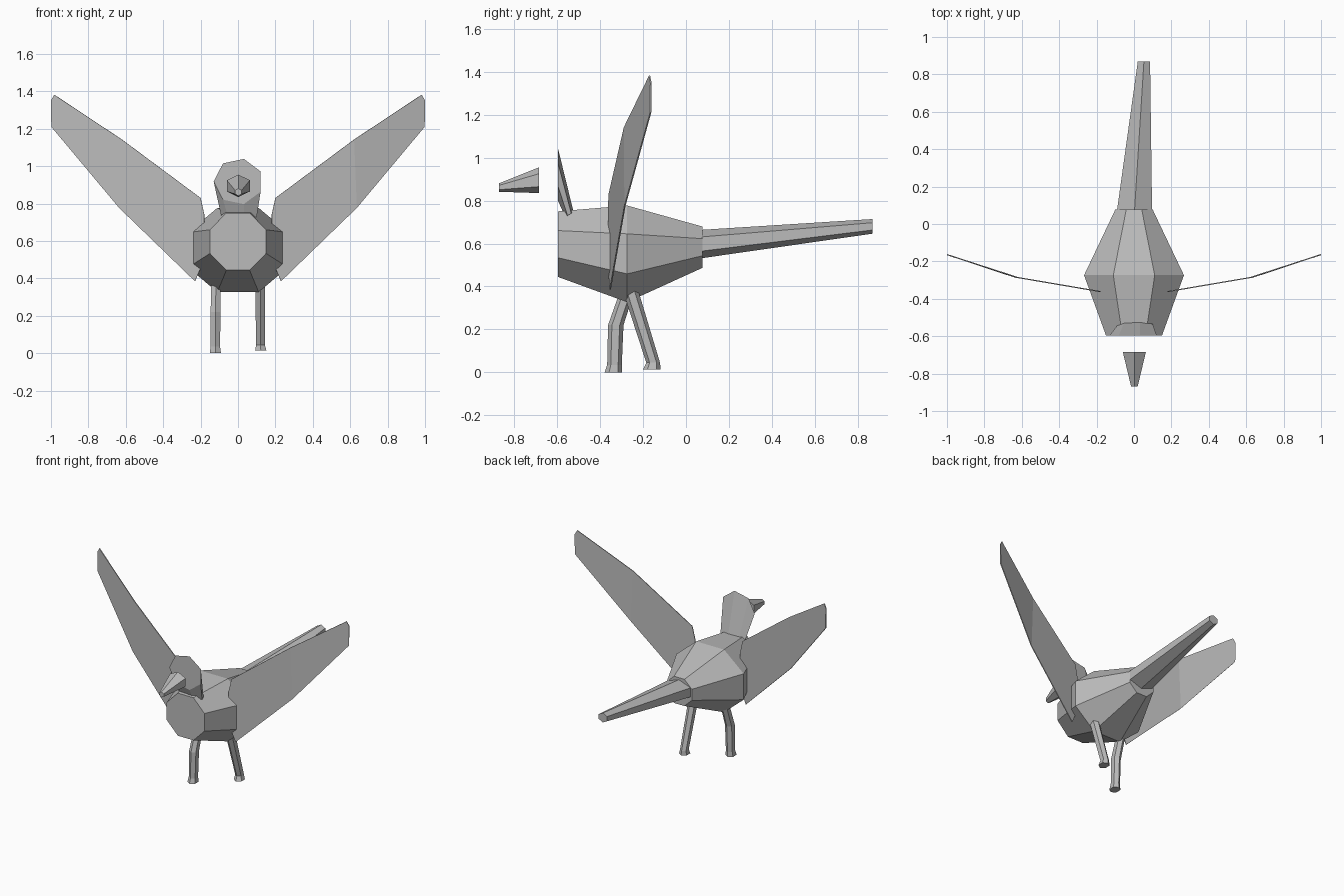
import bpy, bmesh
from math import sin, cos, pi
from mathutils import Vector

cube = bpy.data.objects.get("Cube")
if cube:
    bpy.data.objects.remove(cube)

grey = bpy.data.materials.new("plain_grey")
grey.use_nodes = True
grey.diffuse_color = (0.5, 0.5, 0.5, 1)
grey.node_tree.nodes["Principled BSDF"].inputs["Base Color"].default_value = (0.5, 0.5, 0.5, 1)


def finish(name, bm, closed=True):
    if closed:
        bmesh.ops.recalc_face_normals(bm, faces=bm.faces[:])
    mesh = bpy.data.meshes.new(name)
    bm.to_mesh(mesh)
    bm.free()
    mesh.materials.append(grey)
    obj = bpy.data.objects.new(name, mesh)
    bpy.context.collection.objects.link(obj)
    return obj


def ring(centre, u, v, sides, start):
    """Elliptical polygon around centre, spanned by the vectors u and v."""
    angles = [start + 2 * pi * i / sides for i in range(sides)]
    return [Vector(centre) + Vector(u) * cos(a) + Vector(v) * sin(a) for a in angles]


def loft(name, rings):
    """Closed flat-faced skin through the rings, capped at both ends."""
    bm = bmesh.new()
    loops = [[bm.verts.new(p) for p in r] for r in rings]
    for a, b in zip(loops, loops[1:]):
        for i in range(len(a)):
            j = (i + 1) % len(a)
            bm.faces.new((a[i], a[j], b[j], b[i]))
    bm.faces.new(loops[0])
    bm.faces.new(loops[-1])
    return finish(name, bm)


def upright(x, y, z, rx, rz, sides, start):
    return ring((x, y, z), (rx, 0, 0), (0, 0, rz), sides, start)


# Body: octagonal barrel with flat sides
k = 1 / cos(pi / 8)
loft("body", [upright(0, y, z, rx * k, rz * k, 8, pi / 8) for y, z, rx, rz in
              ((-0.595, 0.597, 0.15, 0.153), (-0.274, 0.552, 0.267, 0.225),
               (0.077, 0.583, 0.1, 0.096))])

# Tail: tapering six-sided rod, drifting sideways
loft("tail", [upright(0.003, 0.075, 0.598, 0.108, 0.066, 6, pi / 2),
              upright(0.053, 0.868, 0.68, 0.038, 0.034, 6, pi / 2)])

# Neck and head: wedge from a narrow base to a seven-sided front
loft("neck_and_head", [
    ring((0.01, -0.543, 0.735), (0.1, 0, 0), (0, 0.02, 0.012), 7, pi),
    ring((0.002, -0.595, 0.918), (0.132, 0, 0), (0, 0, 0.124), 7, pi)])

# Beak: six-sided cone ahead of the head
loft("beak", [upright(0.002, -0.685, 0.895, 0.071, 0.06, 6, pi / 2),
              upright(0.002, -0.87, 0.861, 0.02, 0.02, 6, pi / 2)])

# Legs: six-sided tubes following a bent path, with a flared foot
leg_paths = {
    "right_leg": [(-0.118, -0.27, 0.39, 0.033), (-0.12, -0.327, 0.22, 0.036),
                  (-0.121, -0.333, 0.035, 0.034), (-0.121, -0.338, 0, 0.041)],
    "left_leg": [(0.119, -0.258, 0.38, 0.036), (0.12, -0.153, 0.045, 0.032),
                 (0.122, -0.159, 0.014, 0.041)],
}
for name, path in leg_paths.items():
    loft(name, [ring((x, y, z), (r * 0.85, 0, 0), (0, r, 0), 6, pi / 2)
                for x, y, z, r in path])

# Wings: thin blades bent at mid span
inner = [(0.23, 0.385), (0.635, 0.777), (0.62, 1.142), (0.2, 0.83), (0.18, 0.74), (0.18, 0.5)]
outer = [(0.635, 0.777), (0.997, 1.21), (1.0, 1.35), (0.982, 1.382), (0.62, 1.142)]


def sweep(x):
    """Backward sweep of the wing along its span."""
    if x < 0.64:
        return -0.358 + (x - 0.2) * 0.17
    return -0.284 + (x - 0.635) * 0.33


for side, name in ((1, "left_wing"), (-1, "right_wing")):
    bm = bmesh.new()
    verts = {}
    for outline in (inner, outer):
        for x, z in outline:
            if (x, z) not in verts:
                verts[x, z] = bm.verts.new((side * x, sweep(x), z))
        bm.faces.new([verts[p] for p in outline][::side])
    wing = finish(name, bm, closed=False)
    blade = wing.modifiers.new("thickness", 'SOLIDIFY')
    blade.thickness = 0.006
    blade.offset = 0
